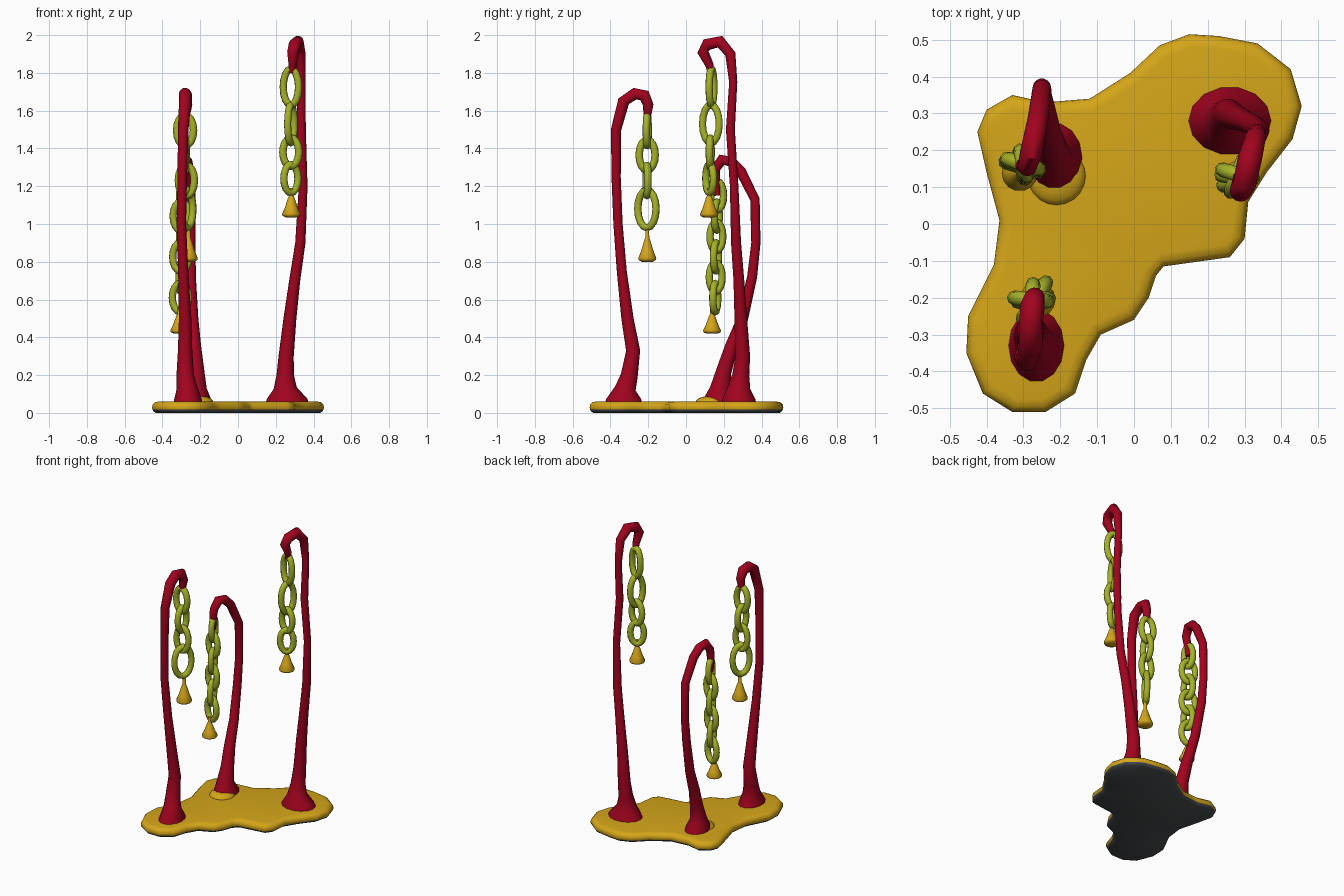
import bpy, bmesh, math
from mathutils import Vector, Matrix

if "Cube" in bpy.data.objects:
    bpy.data.objects.remove(bpy.data.objects["Cube"])


def make_material(name, colour):
    mat = bpy.data.materials.new(name)
    mat.use_nodes = True
    mat.diffuse_color = (*colour, 1)
    mat.node_tree.nodes["Principled BSDF"].inputs["Base Color"].default_value = (*colour, 1)
    return mat


RED = make_material("crimson", (.355, .001, .013))
YELLOW = make_material("mustard", (.66, .38, .01))
GREEN = make_material("olive_green", (.38, .45, .022))
DARK = make_material("charcoal", (.065, .073, .076))


def finish(bm, name, *materials, angle=60):
    bmesh.ops.recalc_face_normals(bm, faces=bm.faces)
    mesh = bpy.data.meshes.new(name)
    bm.to_mesh(mesh)
    bm.free()
    obj = bpy.data.objects.new(name, mesh)
    bpy.context.collection.objects.link(obj)
    for mat in materials:
        mesh.materials.append(mat)
    bpy.ops.object.select_all(action='DESELECT')
    obj.select_set(True)
    bpy.context.view_layer.objects.active = obj
    bpy.ops.object.shade_smooth_by_angle(angle=math.radians(angle))
    return obj


def loft(bm, rings, closed=False):
    """Bridge rings of points with quads, then cap or close the ends."""
    loops = [[bm.verts.new(p) for p in ring] for ring in rings]
    pairs = list(zip(loops, loops[1:]))
    if closed:
        pairs.append((loops[-1], loops[0]))
    for low, high in pairs:
        for i in range(len(low)):
            j = (i + 1) % len(low)
            bm.faces.new((low[i], low[j], high[j], high[i]))
    if not closed:
        bm.faces.new(loops[0])
        bm.faces.new(loops[-1])


def circle(count):
    for i in range(count):
        a = math.tau * i / count
        yield math.cos(a), math.sin(a)


# Base: an irregular puddle with a rolled rim and a dark underside
OUTLINE = [
    (-.33, .35), (-.24, .33), (-.12, .34), (-.01, .41), (.07, .485), (.15, .515),
    (.23, .51), (.335, .49), (.425, .42), (.455, .32), (.43, .23), (.36, .14),
    (.31, .06), (.3, -.04), (.26, -.09), (.08, -.115), (.06, -.14), (.04, -.2),
    (0, -.26), (-.09, -.3), (-.13, -.37), (-.16, -.46), (-.24, -.51), (-.33, -.51),
    (-.41, -.46), (-.455, -.35), (-.45, -.25), (-.38, -.11), (-.365, .01), (-.4, .14),
    (-.425, .25), (-.4, .31)]


def inset_outline(distance, z):
    ring = []
    for i, (x, y) in enumerate(OUTLINE):
        before, after = Vector(OUTLINE[i - 1]), Vector(OUTLINE[(i + 1) % len(OUTLINE)])
        along = (after - before).normalized()
        ring.append((x + along.y * distance, y - along.x * distance, z))
    return ring


bm = bmesh.new()
RIM = [(.02, 0), (.008, .008), (.002, .017), (0, .03), (.003, .044), (.015, .056), (.035, .06)]
loft(bm, [inset_outline(d, z) for d, z in RIM])
for face in bm.faces:
    face.material_index = 1 if face.calc_center_median().z < .014 else 0
bmesh.ops.triangulate(bm, faces=[f for f in bm.faces if len(f.verts) > 4])
finish(bm, "base_puddle", YELLOW, DARK, angle=50)

# Low mound beside the back foot
bm = bmesh.new()
bmesh.ops.create_uvsphere(bm, u_segments=20, v_segments=10, radius=1,
                          matrix=Matrix.Translation((-.21, .13, .056)) @ Matrix.Diagonal((.08, .08, .034, 1)))
finish(bm, "base_mound", YELLOW)


# Poles: tapering stems swept along a path, flared at the foot, hooked at the top
def make_pole(name, path, foot_scale):
    points = [Vector(p[:3]) for p in path]
    rings = []
    side = Vector((1, 0, 0))
    for i, point in enumerate(points):
        tangent = (points[min(i + 1, len(points) - 1)] - points[max(i - 1, 0)]).normalized()
        side = (side - tangent * side.dot(tangent)).normalized()
        up = tangent.cross(side)
        radius = path[i][3]
        sx, sy = foot_scale if i < 2 else (1, 1)
        rings.append([point + side * c * radius * sx + up * s * radius * sy for c, s in circle(14)])
    # Level the foot on the base
    for ring, height in zip(rings, (.05, .075)):
        for p in ring:
            p.z = height
    bm = bmesh.new()
    loft(bm, rings)
    finish(bm, name, RED)


make_pole("front_pole", [
    (-.265, -.33, .05, .097), (-.265, -.33, .08, .09), (-.27, -.32, .13, .056), (-.28, -.3, .2, .046),
    (-.28, -.28, .33, .038), (-.28, -.31, .5, .033), (-.29, -.34, .75, .027), (-.3, -.36, 1, .025),
    (-.295, -.37, 1.25, .025), (-.29, -.37, 1.5, .028), (-.28, -.33, 1.65, .032),
    (-.28, -.27, 1.69, .032), (-.275, -.22, 1.68, .033), (-.27, -.2, 1.63, .028),
    (-.275, -.205, 1.57, .02)], (.8, 1.05))
make_pole("back_pole", [
    (-.215, .18, .05, .09), (-.215, .18, .08, .084), (-.22, .18, .13, .054), (-.22, .2, .22, .042),
    (-.23, .24, .35, .035), (-.24, .3, .5, .03), (-.25, .35, .72, .027), (-.25, .37, .9, .025),
    (-.25, .365, 1.13, .026), (-.26, .29, 1.28, .028), (-.27, .24, 1.33, .029),
    (-.28, .19, 1.34, .03), (-.29, .155, 1.29, .026), (-.3, .16, 1.21, .022),
    (-.3, .165, 1.15, .016)], (.85, 1.07))
make_pole("tall_pole", [
    (.26, .28, .05, .103), (.26, .28, .08, .096), (.25, .28, .13, .062), (.25, .29, .2, .046),
    (.255, .3, .3, .04), (.275, .29, .5, .034), (.3, .28, .7, .029), (.33, .265, .9, .027),
    (.345, .255, 1.2, .023), (.335, .235, 1.5, .024), (.335, .25, 1.75, .022),
    (.33, .235, 1.9, .028), (.315, .18, 1.965, .033), (.3, .11, 1.95, .032),
    (.29, .09, 1.91, .03), (.29, .125, 1.84, .022), (.285, .13, 1.8, .016)], (1.12, .92))


# Chains: oval links, each twisted against the last
def make_link(name, centre, width, length, yaw):
    wire = .02
    bm = bmesh.new()
    turn = Matrix.Translation(centre) @ Matrix.Rotation(yaw, 4, 'Z')
    rings = []
    for c, s in circle(16):
        middle = Vector((c * (width / 2 - wire), 0, s * (length / 2 - wire)))
        outward = Vector((c / width, 0, s / length)).normalized()
        rings.append([turn @ (middle + (outward * u + Vector((0, v, 0))) * wire) for u, v in circle(8)])
    loft(bm, rings, closed=True)
    finish(bm, name, GREEN)


def make_chain(name, top, bottom, links):
    """Hang links, each given as height, width, length and yaw, along a line."""
    for i, (z, width, length, yaw) in enumerate(links):
        x, y = Vector(top).lerp(Vector(bottom), i / (len(links) - 1))
        make_link(f"{name}_link_{i + 1}", (x, y, z), width, length, yaw)


# Bells: small rounded cones on a thin neck
def make_bell(name, x, y, z, height):
    profile = [(.03, 0), (.046, .06), (.049, .14), (.034, .4), (.018, .78), (.011, .9), (.01, 1.2)]
    bm = bmesh.new()
    loft(bm, [[(x + c * r, y + s * r, z + h * height) for c, s in circle(14)] for r, h in profile])
    finish(bm, name, YELLOW)


make_chain("front_chain", (-.28, -.205), (-.27, -.207), [
    (1.495, .13, .2, -.1), (1.365, .125, .2, 1.5), (1.23, .125, .2, .1), (1.08, .155, .24, 1)])
make_bell("front_bell", -.262, -.205, .8, .14)
make_chain("back_chain", (-.3, .165), (-.305, .155), [
    (1.15 - i * .108, .13 if i % 2 else .11, .19, -.3 if i % 2 else 1.8) for i in range(6)])
make_bell("back_bell", -.31, .138, .42, .115)
make_chain("tall_chain", (.28, .135), (.28, .125), [
    (1.725, .125, .23, -.3), (1.53, .135, .24, 1.2), (1.38, .125, .19, -.1), (1.24, .125, .19, .5)])
make_bell("tall_bell", .282, .122, 1.035, .13)
